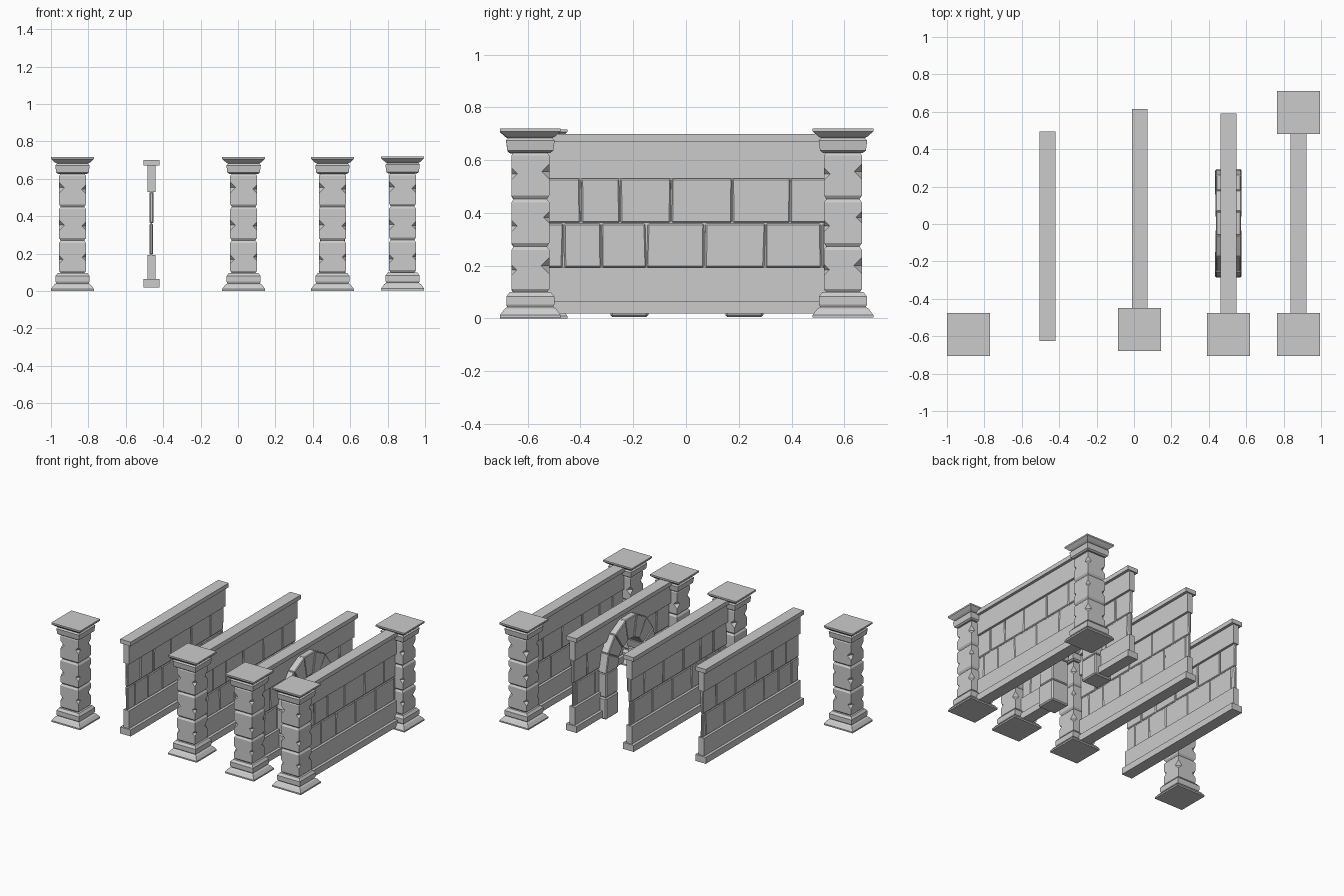
import bpy, bmesh, math, random
from mathutils import Vector, Matrix

if "Cube" in bpy.data.objects:
    bpy.data.objects.remove(bpy.data.objects["Cube"])

random.seed(4)


def finish(bm, name):
    bmesh.ops.recalc_face_normals(bm, faces=bm.faces)
    mesh = bpy.data.meshes.new(name)
    bm.to_mesh(mesh)
    bm.free()
    obj = bpy.data.objects.new(name, mesh)
    bpy.context.collection.objects.link(obj)
    return obj


def stack(bm, profile):
    """Square rings of (half width, z) lofted into a closed solid."""
    rings = [[bm.verts.new((sx * h, sy * h, z)) for sx, sy in
              ((-1, -1), (1, -1), (1, 1), (-1, 1))] for h, z in profile]
    for a, b in zip(rings, rings[1:]):
        for i in range(4):
            j = (i + 1) % 4
            bm.faces.new((a[i], a[j], b[j], b[i]))
    bm.faces.new(rings[0][::-1])
    bm.faces.new(rings[-1])


def block(bm, lo, hi, bevel=0.0, jitter=0.0):
    """Box between two corners, optionally chamfered and slightly uneven."""
    lo, hi = Vector(lo), Vector(hi)
    size = hi - lo
    m = Matrix.Translation((lo + hi) / 2) @ Matrix.Diagonal((*size, 1))
    verts = bmesh.ops.create_cube(bm, size=1, matrix=m)['verts']
    for v in verts:
        v.co.y += random.uniform(-jitter, jitter)
    if bevel:
        edges = list({e for v in verts for e in v.link_edges})
        bmesh.ops.bevel(bm, geom=edges, offset=bevel, segments=1, affect='EDGES')


# Pillar shaft: three chamfered blocks
SHAFT = []
for z0, z1 in ((0.095, 0.27), (0.27, 0.45), (0.45, 0.628)):
    SHAFT += [(0.063, z0), (0.072, z0 + 0.013), (0.072, z1 - 0.013), (0.063, z1)]
SHAFT = [p for i, p in enumerate(SHAFT) if i not in (4, 8)]
bm = bmesh.new()
stack(bm, SHAFT)
shaft = finish(bm, 'shaft_master')

# Chips knocked out of the shaft corners
bm = bmesh.new()
for z in (0.185, 0.363, 0.54):
    for sx in (-1, 1):
        for sy in (-1, 1):
            r = random.uniform(0.028, 0.04)
            m = Matrix.Translation((sx * 0.076, sy * 0.076, z + random.uniform(-0.02, 0.02)))
            for s in (-1, 1):
                bmesh.ops.create_cone(bm, cap_ends=False, segments=4, radius1=r, radius2=0,
                                      depth=r, matrix=m @ Matrix.Diagonal((1, 1, s, 1))
                                      @ Matrix.Translation((0, 0, r / 2)))
bmesh.ops.remove_doubles(bm, verts=bm.verts, dist=0.0005)
cutter = finish(bm, 'chip_cutter')
cutter.hide_render = True
mod = shaft.modifiers.new('chips', 'BOOLEAN')
mod.object = cutter
mod.operation = 'DIFFERENCE'
mod.solver = 'EXACT'
bpy.context.view_layer.update()
chipped = bpy.data.meshes.new_from_object(
    shaft.evaluated_get(bpy.context.evaluated_depsgraph_get()))

# Pillar base and capital join the chipped shaft
bm = bmesh.new()
bm.from_mesh(chipped)
stack(bm, [(0.115, 0), (0.115, 0.01), (0.098, 0.033), (0.085, 0.042)])
stack(bm, [(0.086, 0.04), (0.091, 0.05), (0.091, 0.08), (0.078, 0.097)])
stack(bm, [(0.076, 0.625), (0.087, 0.633), (0.092, 0.672), (0.082, 0.682)])
stack(bm, [(0.082, 0.68), (0.095, 0.688), (0.115, 0.706), (0.115, 0.717)])
first = finish(bm, 'pillar')
for o in (shaft, cutter):
    bpy.data.objects.remove(o)
first.location = (-0.885, -0.59, 0)
for x, y, z in ((0.03, -0.565, 0), (0.505, -0.59, 0), (0.88, -0.59, 0.003), (0.88, 0.595, 0.003)):
    p = bpy.data.objects.new('pillar', first.data)
    p.location = (x, y, z)
    bpy.context.collection.objects.link(p)

# Wall pieces
HALF = 0.56
UPPER = [-HALF, -0.40, -0.25, -0.055, 0.175, 0.395, HALF]
LOWER = [-HALF, -0.465, -0.32, -0.15, 0.07, 0.30, 0.515, HALF]


def wall(name, x, y, gap=0):
    bm = bmesh.new()
    # top rail and coping run the full length
    block(bm, (-0.022, -HALF + 0.01, 0.53), (0.022, HALF - 0.01, 0.672))
    block(bm, (-0.042, -HALF, 0.67), (0.042, HALF, 0.70))
    spans = [(-HALF, -gap), (gap, HALF)] if gap else [(-HALF, HALF)]
    for a, b in spans:
        # plinth
        block(bm, (-0.042, a, 0.018), (0.042, b, 0.065))
        block(bm, (-0.022, a + 0.01, 0.063), (0.022, b - 0.01, 0.193))
        # mortar core and two courses of stones
        block(bm, (-0.004, a + 0.015, 0.19), (0.004, b - 0.015, 0.532))
        for joints, z0, z1, t in ((LOWER, 0.194, 0.359, 0.009), (UPPER, 0.363, 0.53, 0.011)):
            for y0, y1 in zip(joints, joints[1:]):
                y0, y1 = max(y0, a + 0.01), min(y1, b - 0.01)
                if y1 - y0 > 0.03:
                    block(bm, (-t, y0 + 0.002, z0), (t, y1 - 0.002, z1), 0.005, 0.003)
    finish(bm, name).location = (x, y, 0)


wall('wall_plain', -0.463, -0.065)
wall('wall_one_pillar', 0.03, 0.055)
wall('wall_arch', 0.505, 0.03, gap=0.19)
wall('wall_two_pillars', 0.88, 0)

# Arch: foot blocks, jambs and a ring of wedge stones
bm = bmesh.new()
for s in (-1, 1):
    ys = sorted((s * 0.146, s * 0.29))
    block(bm, (-0.071, ys[0], 0.005), (0.071, ys[1], 0.16), 0.008)
    ys = sorted((s * 0.15, s * 0.284))
    block(bm, (-0.067, ys[0], 0.16), (0.067, ys[1], 0.335), 0.007)
SPRING, N = 0.335, 7
for k in range(N):
    pts = []
    for ang, r, h in ((k, 0.15, 0.15), (k, 0.287, 0.31), (k + 1, 0.287, 0.31), (k + 1, 0.15, 0.15)):
        t = math.pi * ang / N
        pts.append((r * math.cos(t), SPRING + h * math.sin(t)))
    w = 0.066 if k % 2 else 0.07
    a = [bm.verts.new((-w, y, z)) for y, z in pts]
    b = [bm.verts.new((w, y, z)) for y, z in pts]
    new = [bm.faces.new(a), bm.faces.new(b[::-1])]
    for i in range(4):
        j = (i + 1) % 4
        new.append(bm.faces.new((a[j], a[i], b[i], b[j])))
    bmesh.ops.bevel(bm, geom=list({e for f in new for e in f.edges}), offset=0.005,
                    segments=1, affect='EDGES')
finish(bm, 'arch').location = (0.505, 0.003, 0)
